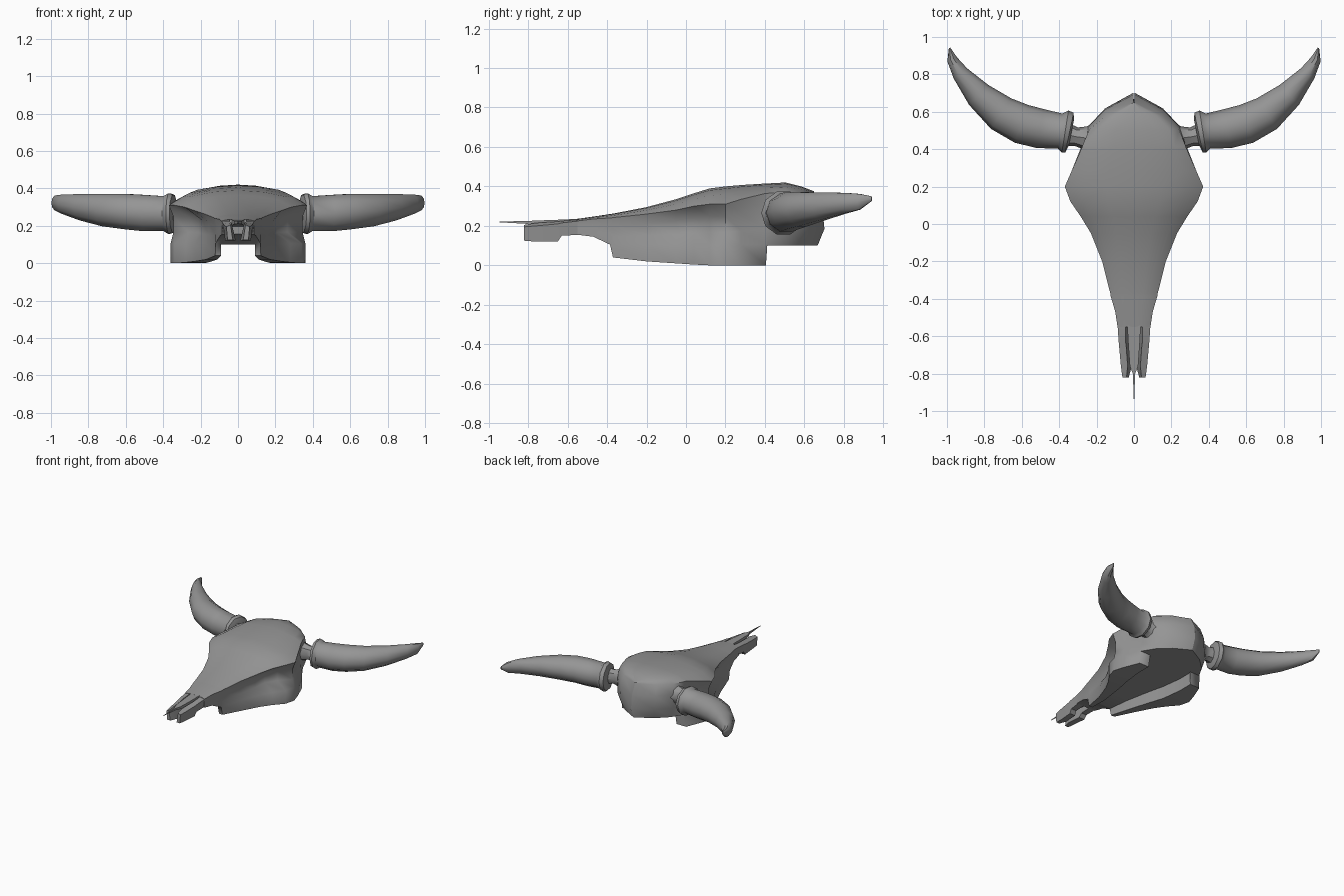
import bpy, bmesh, math
from mathutils import Vector

# dark bone
bone = bpy.data.materials.new("dark_bone")
bone.diffuse_color = (0.3, 0.3, 0.3, 1)


def finish(bm, name, angle=35):
    bmesh.ops.remove_doubles(bm, verts=bm.verts, dist=0.0005)
    bmesh.ops.recalc_face_normals(bm, faces=bm.faces)
    me = bpy.data.meshes.new(name)
    bm.to_mesh(me)
    bm.free()
    me.materials.append(bone)
    ob = bpy.data.objects.new(name, me)
    bpy.context.collection.objects.link(ob)
    bpy.ops.object.select_all(action='DESELECT')
    ob.select_set(True)
    bpy.context.view_layer.objects.active = ob
    bpy.ops.object.shade_smooth_by_angle(angle=math.radians(angle))
    return ob


def mirror(ob):
    ob.modifiers.new("mirror", 'MIRROR')
    return ob


def loft(rings, name, angle=35):
    """Skin closed rings of equal point count and cap both ends."""
    bm = bmesh.new()
    vs = [[bm.verts.new(p) for p in ring] for ring in rings]
    n = len(rings[0])
    for a, b in zip(vs, vs[1:]):
        for i in range(n):
            j = (i + 1) % n
            bm.faces.new((a[i], a[j], b[j], b[i]))
    bm.faces.new(vs[0])
    bm.faces.new(vs[-1])
    return finish(bm, name, angle)


# skull: y, crease width, crease z, top z, socket width, cheek width, bottom z, cheek inner x
stations = [
    (-.55, .088, .225, .236, .085, .085, .155, .05),
    (-.47, .100, .235, .247, .097, .097, .145, .05),
    (-.385, .125, .24, .260, .118, .120, .105, .09),
    (-.37, .127, .242, .262, .120, .122, .04, .09),
    (-.20, .170, .26, .295, .155, .170, .02, .11),
    (-.05, .230, .28, .335, .190, .230, .01, .14),
    (.04, .285, .30, .365, .210, .280, .004, .16),
    (.12, .340, .31, .390, .265, .340, 0, .18),
    (.20, .370, .31, .400, .345, .360, 0, .19),
    (.28, .335, .335, .407, .320, .335, 0, .20),
    (.405, .280, .365, .415, .270, .285, 0, .20),
    (.412, .278, .365, .415, .270, .280, .10, .19),
    (.52, .240, .37, .420, .248, .220, .10, .12),
    (.62, .145, .37, .400, .155, .130, .10, .06),
    (.705, .002, .37, .375, .003, .002, .10, .001),
]


def skull_ring(y, w, ze, zt, r, ws, zb, wi):
    shelf = max(.105, zb + .25 * (ze - zb)) if zb > .1 else .105
    zc = max(.1, zb)
    d, h = zt - ze, ze - shelf
    half = [(.4 * w, zt - .12 * d), (.78 * w, zt - .45 * d), (w, ze),
            (r, shelf + .7 * h), (r, shelf + .3 * h), (ws, shelf),
            (ws, zb), (wi, zb), (wi, zc)]
    pts = [(0, zt)] + half + [(0, zc)] + [(-x, z) for x, z in reversed(half)]
    t = max(0, (y - .45) / .25)   # rounds the back of the head
    return [(x, y - .045 * t * min(1.2, ((z - .22) / .13) ** 2), z) for x, z in pts]


loft([skull_ring(*s) for s in stations], "skull", 55)


def box_ring(y, x0, x1, z0, z1, z2=None, lean=0):
    return [(x0 - lean, y, z0), (x1 - lean / 2, y, z0), (x1, y, z1),
            (x0, y, z1 if z2 is None else z2)]


# upper jaw prongs either side of the nose, leaning inward at the bottom
mirror(loft([box_ring(-.54, .045, .088, .155, .225, .232, .02),
             box_ring(-.63, .045, .082, .150, .215, .225, .02),
             box_ring(-.65, .042, .080, .120, .210, .222, .022),
             box_ring(-.76, .034, .070, .120, .200, .215, .022),
             box_ring(-.82, .040, .062, .125, .195, .205, .012)], "jaw_prong"))

# nose bone tapering to a thin point
loft([box_ring(-.54, -.036, .036, .195, .236),
      box_ring(-.65, -.030, .030, .203, .231),
      box_ring(-.76, -.022, .022, .208, .227),
      box_ring(-.80, -.006, .006, .210, .225),
      box_ring(-.945, -.001, .001, .218, .222)], "nose_bone")


def tube(path, name, sides=10):
    """Rings of (x, y, z, horizontal radius, vertical radius) following a flat curve."""
    c = [Vector(p[:3]) for p in path]
    rings = []
    for i, p in enumerate(path):
        t = c[min(i + 1, len(c) - 1)] - c[max(i - 1, 0)]
        side = Vector((-t.y, t.x, 0)).normalized()
        rings.append([c[i] + side * (p[3] * math.cos(a)) + Vector((0, 0, p[4] * math.sin(a)))
                      for a in (2 * math.pi * k / sides for k in range(sides))])
    return mirror(loft(rings, name, 40))


# bony horn cores
tube([(.20, .455, .27, .10, .10), (.26, .46, .27, .062, .07),
      (.31, .467, .27, .05, .055), (.37, .48, .265, .065, .07)], "horn_core", 8)

# horns with a flared collar at the base
tube([(.335, .487, .265, .07, .075), (.345, .489, .265, .108, .105),
      (.368, .494, .265, .114, .114), (.395, .497, .265, .094, .098),
      (.50, .510, .268, .106, .102), (.60, .535, .276, .107, .099),
      (.71, .59, .284, .098, .091), (.83, .69, .299, .074, .074),
      (.928, .805, .315, .045, .055), (.972, .88, .322, .028, .042),
      (.986, .942, .338, .004, .012)], "horn")
